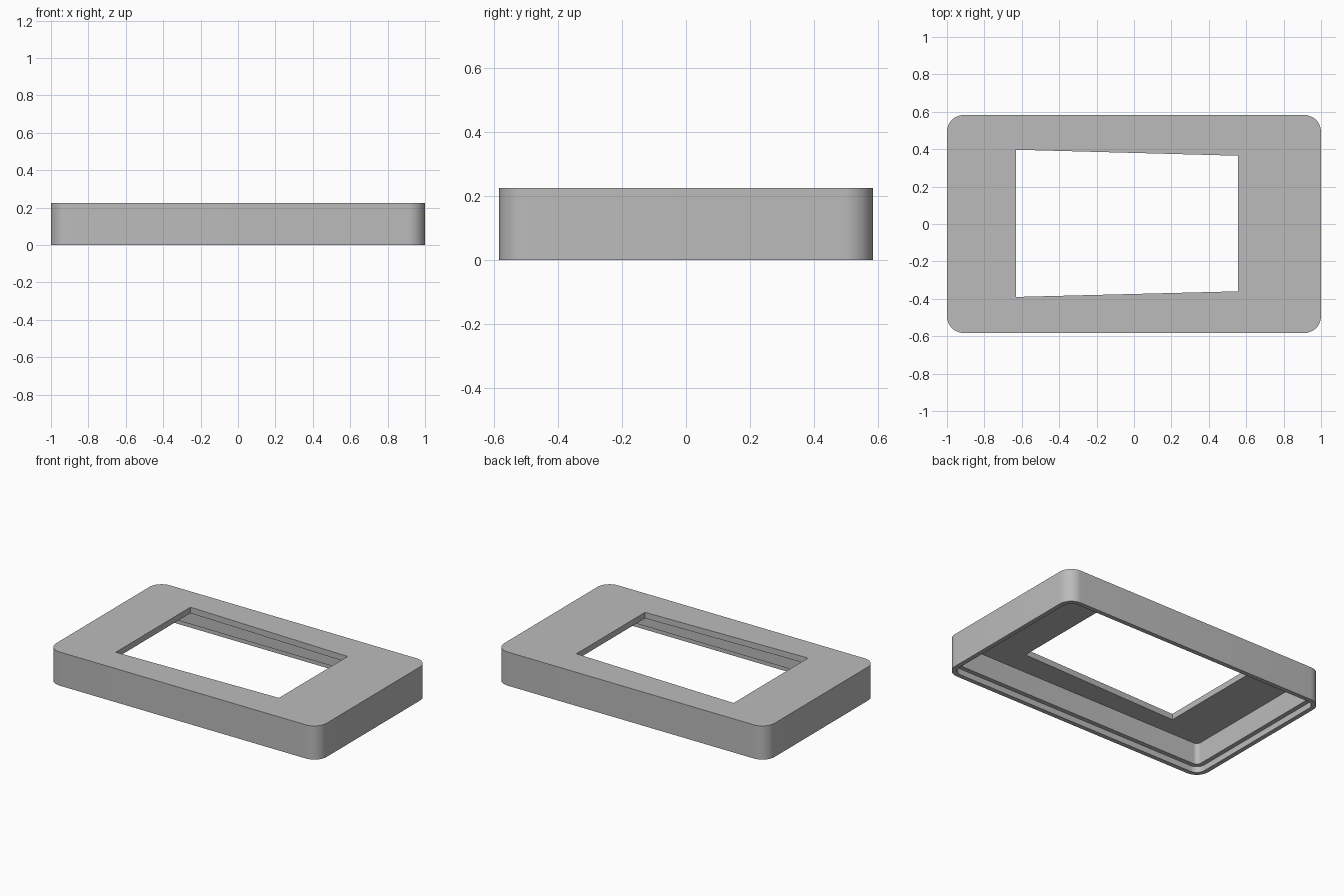
import bpy, bmesh, math

if "Cube" in bpy.data.objects:
    bpy.data.objects.remove(bpy.data.objects["Cube"], do_unlink=True)

HALF_X, HALF_Y, HEIGHT, RADIUS = 1.0, 0.583, 0.225, 0.09
STEPS = 12
LIP, WALL = 0.03, 0.06            # inset of the lip and of the cavity wall
LEDGE_Z, CEILING_Z = 0.04, 0.185
CORNERS = [(1, 1), (-1, 1), (-1, -1), (1, -1)]
WINDOW = [(0.555, 0.365), (-0.63, 0.397), (-0.63, -0.39), (0.555, -0.36)]


def rounded_loop(inset, z):
    """Rounded rectangle, anticlockwise, inset from the outer edge."""
    r = RADIUS - inset
    points = []
    for i, (sx, sy) in enumerate(CORNERS):
        for k in range(STEPS + 1):
            a = math.pi / 2 * (i + k / STEPS)
            points.append((sx * (HALF_X - RADIUS) + r * math.cos(a),
                           sy * (HALF_Y - RADIUS) + r * math.sin(a), z))
    return points


def window_loop(z):
    """Window outline with each corner repeated to match the rounded loops."""
    return [(x, y, z) for x, y in WINDOW for k in range(STEPS + 1)]


# Cross-section loops: outside wall, top, window, ceiling, cavity, ledge, lip
loops = [
    rounded_loop(0, 0), rounded_loop(0, HEIGHT),
    window_loop(HEIGHT), window_loop(CEILING_Z),
    rounded_loop(WALL, CEILING_Z), rounded_loop(WALL, LEDGE_Z),
    rounded_loop(LIP, LEDGE_Z), rounded_loop(LIP, 0),
]

bm = bmesh.new()
rings = [[bm.verts.new(p) for p in loop] for loop in loops]
count = len(rings[0])
for low, high in zip(rings, rings[1:] + rings[:1]):
    for i in range(count):
        j = (i + 1) % count
        bm.faces.new((low[i], low[j], high[j], high[i]))
bmesh.ops.remove_doubles(bm, verts=bm.verts, dist=0.0001)
bmesh.ops.recalc_face_normals(bm, faces=bm.faces)
mesh = bpy.data.meshes.new("bezel_frame")
bm.to_mesh(mesh)
bm.free()

frame = bpy.data.objects.new("bezel_frame", mesh)
bpy.context.collection.objects.link(frame)

# Plain grey
grey = bpy.data.materials.new("plain_grey")
grey.use_nodes = True
colour = (0.5, 0.5, 0.5, 1)
grey.diffuse_color = colour
grey.node_tree.nodes["Principled BSDF"].inputs["Base Color"].default_value = colour
mesh.materials.append(grey)

bpy.context.view_layer.objects.active = frame
frame.select_set(True)
bpy.ops.object.shade_smooth_by_angle(angle=math.radians(30))
